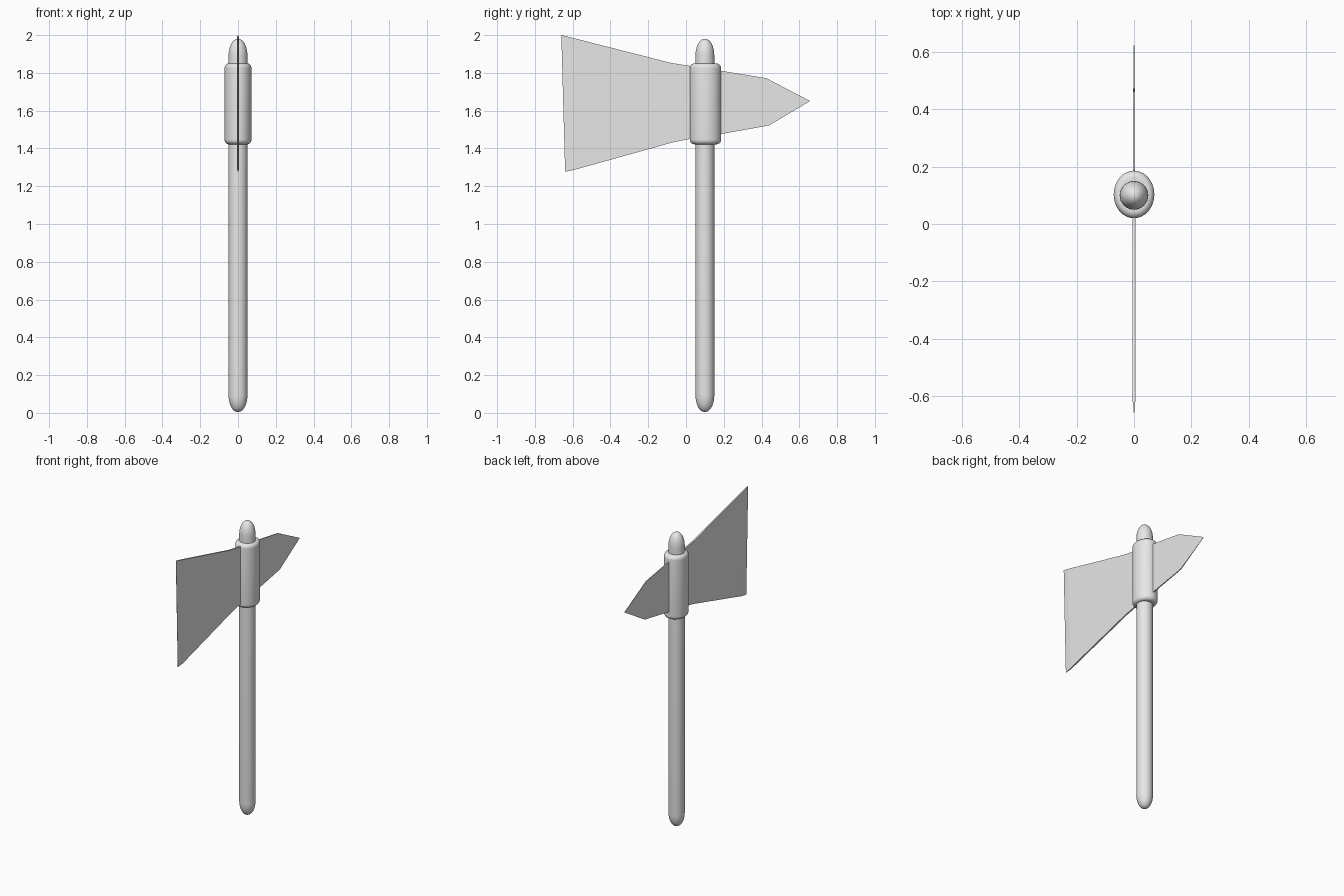
import bpy, bmesh, math

if "Cube" in bpy.data.objects:
    bpy.data.objects.remove(bpy.data.objects["Cube"])

grey = bpy.data.materials.new("light_grey")
grey.diffuse_color = (0.8, 0.8, 0.8, 1)
grey.use_nodes = True
grey.node_tree.nodes["Principled BSDF"].inputs["Base Color"].default_value = grey.diffuse_color
AXIS_Y = 0.1


def finish(name, bm, smooth):
    bmesh.ops.remove_doubles(bm, verts=bm.verts, dist=1e-5)
    bmesh.ops.recalc_face_normals(bm, faces=bm.faces)
    mesh = bpy.data.meshes.new(name)
    bm.to_mesh(mesh)
    bm.free()
    mesh.materials.append(grey)
    ob = bpy.data.objects.new(name, mesh)
    bpy.context.collection.objects.link(ob)
    if smooth:
        bpy.ops.object.select_all(action='DESELECT')
        ob.select_set(True)
        bpy.context.view_layer.objects.active = ob
        bpy.ops.object.shade_smooth_by_angle(angle=math.radians(40))
    return ob


def turned(name, profile, sides=32, stretch_y=1.0, y=AXIS_Y):
    """Closed lathe of (radius, z) points, optionally oval along y."""
    bm = bmesh.new()
    rings = []
    for r, z in profile:
        ring = []
        for i in range(sides):
            a = math.tau * i / sides
            ring.append(bm.verts.new((r * math.cos(a), y + r * stretch_y * math.sin(a), z)))
        rings.append(ring)
    for a, b in zip(rings, rings[1:]):
        for i in range(sides):
            j = (i + 1) % sides
            bm.faces.new((a[i], a[j], b[j], b[i]))
    bm.faces.new(rings[0])
    bm.faces.new(rings[-1])
    return finish(name, bm, True)


def arc(radius, rise, inner, z, up):
    """Quarter-ellipse profile from the side wall to the end cap."""
    pts = []
    for i in range(9):
        t = math.pi / 2 * i / 8
        pts.append((inner + (radius - inner) * math.cos(t), z + up * rise * math.sin(t)))
    return pts if up > 0 else pts[::-1]


# Handle with domed ends
turned("handle", arc(0.05, 0.09, 0.003, 0.095, -1) + arc(0.05, 0.09, 0.003, 1.89, 1))

# Oval collar with rounded rims
turned("collar", arc(0.071, 0.025, 0.05, 1.447, -1) + arc(0.071, 0.025, 0.05, 1.825, 1),
       stretch_y=1.17, y=0.103)

# Axe blade and rear spike: (top y, top z, bottom y, bottom z, half thickness)
stations = [
    (-0.66, 2.0, -0.64, 1.277, 0.0006),
    (-0.615, 1.989, -0.59, 1.287, 0.005),
    (-0.08, 1.853, -0.07, 1.432, 0.005),
    (0.02, 1.837, 0.02, 1.45, 0.005),
    (0.18, 1.812, 0.18, 1.475, 0.004),
    (0.425, 1.772, 0.44, 1.522, 0.003),
    (0.655, 1.652, 0.655, 1.650, 0.0005),
]
bm = bmesh.new()
loops = [[bm.verts.new(p) for p in ((t, ty, tz), (t, by, bz), (-t, by, bz), (-t, ty, tz))]
         for ty, tz, by, bz, t in stations]
for a, b in zip(loops, loops[1:]):
    for i in range(4):
        j = (i + 1) % 4
        bm.faces.new((a[i], a[j], b[j], b[i]))
bm.faces.new(loops[0])
bm.faces.new(loops[-1])
finish("axe_blade", bm, False)
